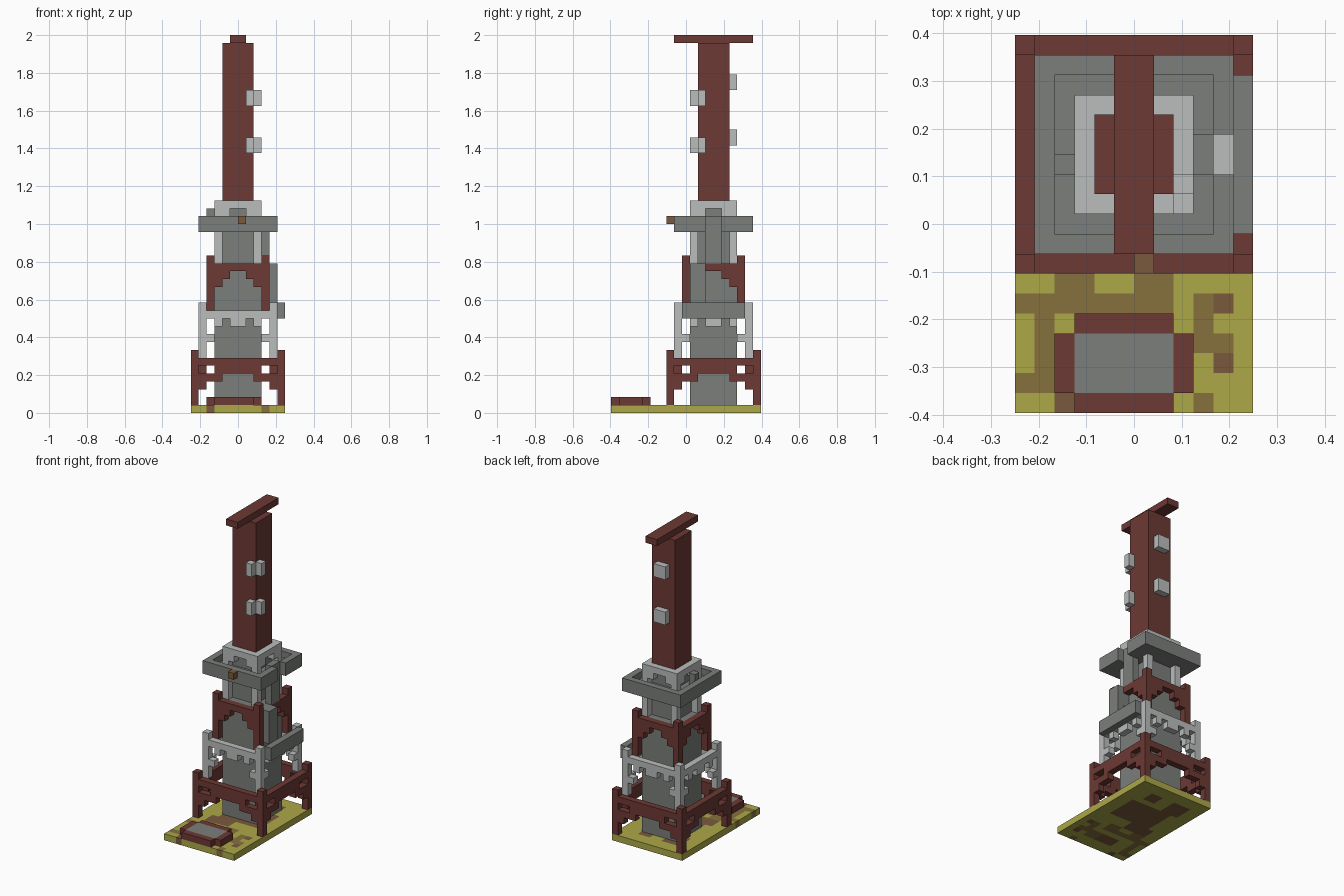
import bpy, bmesh
from mathutils import Matrix, Vector

old = bpy.data.objects.get("Cube")
if old:
    bpy.data.objects.remove(old)

V = 1 / 24            # size of one building block
TOWER_Y = 3.5         # tower axis, in blocks, from the centre of the ground


def material(name, r, g, b):
    m = bpy.data.materials.new(name)
    m.use_nodes = True
    m.diffuse_color = (r, g, b, 1)
    m.node_tree.nodes["Principled BSDF"].inputs["Base Color"].default_value = (r, g, b, 1)
    return m


RED = material("dark red brick", .15, .041, .034)
LIGHT = material("light grey stone", .49, .51, .50)
GREY = material("grey stone", .198, .209, .198)
GRASS = material("yellow grass", .413, .392, .065)
OLIVE = material("dry earth", .238, .165, .048)
BROWN = material("brown wood and soil", .195, .102, .048)


def build(name, mat, boxes, turns=(0,), y=TOWER_Y):
    """Join boxes (x0, x1, y0, y1, z0, z1) in blocks, repeated by quarter turns."""
    bm = bmesh.new()
    for t in turns:
        turn = Matrix.Rotation(t * 1.5707963, 4, 'Z')
        for x0, x1, y0, y1, z0, z1 in boxes:
            mid = Vector((x0 + x1, y0 + y1, z0 + z1)) / 2
            size = Matrix.Diagonal((x1 - x0, y1 - y0, z1 - z0, 1))
            bmesh.ops.create_cube(bm, size=1, matrix=turn @ Matrix.Translation(mid) @ size)
    bmesh.ops.translate(bm, verts=bm.verts, vec=(0, y, 0))
    bmesh.ops.scale(bm, verts=bm.verts, vec=(V, V, V))
    me = bpy.data.meshes.new(name)
    bm.to_mesh(me)
    bm.free()
    me.materials.append(mat)
    ob = bpy.data.objects.new(name, me)
    bpy.context.collection.objects.link(ob)
    return ob


def wall(half, columns):
    """Front wall from its corner to the middle: each column is a list of (z0, z1)."""
    boxes = []
    for c, spans in enumerate(columns):
        for z0, z1 in spans:
            boxes.append((c - half, c + 1 - half, -half, 1 - half, z0, z1))
            if c:
                boxes.append((half - c - 1, half - c, -half, 1 - half, z0, z1))
    return boxes


ALL = range(4)

# Ground with patches of soil, coloured by rectangles (x0, x1, y0, y1)
PATCHES = [
    (OLIVE, [(0, 6, 5, 6), (2, 4, 6, 7), (6, 8, 5, 7), (1, 2, 1, 5), (0, 1, 1, 2),
             (9, 11, 3, 4), (9, 10, 4, 6), (9, 10, 0, 1), (7, 9, 2, 4)]),
    (BROWN, [(2, 3, 0, 1), (4, 5, 5, 6), (10, 11, 2, 3), (10, 11, 5, 6), (2, 6, 7, 9),
             (3, 10, 9, 14), (2, 5, 14, 17), (7, 9, 15, 17), (4, 7, 2, 4)]),
]


def patch(i, j):
    for slot, (_, rects) in enumerate(PATCHES, 1):
        if any(a <= i < b and c <= j < d for a, b, c, d in rects):
            return slot
    return 0


cells = [(i - 6, i - 5, j - 9.5, j - 8.5, 0, 1) for i in range(12) for j in range(19)]
ground = build("ground", GRASS, cells, y=0)
for m, _ in PATCHES:
    ground.data.materials.append(m)
bm = bmesh.new()
bm.from_mesh(ground.data)
for f in bm.faces:
    p = (f.calc_center_median() - f.normal * V / 2) / V
    f.material_index = patch(int(p.x + 6), int(p.y + 9.5))
bmesh.ops.remove_doubles(bm, verts=bm.verts, dist=V / 100)
inner = [f for f in bm.faces if abs(f.normal.z) < .5 and all(len(e.link_faces) > 2 for e in f.edges)
         and abs(f.calc_center_median().x) < 5.9 * V and abs(f.calc_center_median().y) < 9.4 * V]
bmesh.ops.delete(bm, geom=inner, context='FACES_ONLY')
bm.to_mesh(ground.data)
bm.free()

# Low forecourt with a brick border
build("forecourt_border", RED, [(-3, 2, -9.5, -8.5, 1, 2), (-3, 2, -5.5, -4.5, 1, 2),
                                (-4, -3, -8.5, -5.5, 1, 2), (2, 3, -8.5, -5.5, 1, 2)], y=0)
build("forecourt_paving", GREY, [(-3, 2, -8.5, -5.5, 1, 2)], y=0)

# Tower core
build("lower_core", GREY, [(-3, 3, -3, 3, 1, 19)])
build("upper_core", GREY, [(-2, 2, -2, 2, 19, 26.5)])

# Base arcade with corner posts and pierced beams
build("base_arcade", RED, wall(6, [[(1, 8)], [(3, 5), (6, 7)], [(4, 5), (6, 7)], [(4, 7)],
                                   [(5, 7)], [(5, 7)]]) + [(-5, -4, -5, -4, 5, 6)], ALL)

# Second storey gallery with hanging teeth
build("second_gallery", LIGHT, wall(5, [[(7, 14)], [(9, 10), (12, 13)], [(11, 13)], [(12, 13)],
                                        [(11, 13)]]), ALL)
build("side_balcony", GREY, [(5, 6, -4, 4, 12, 14)])

# Third storey arches; the side with the stair pier has half its arch open
arch = wall(4, [[(13, 20)], [(16, 19)], [(17, 19)], [(18, 19)]])
build("third_arches", RED, arch, (0, 2, 3))
build("third_side_arch", RED, [b for b in arch if b[0] < -3 or b[0] >= -1], (1,))
build("stair_pier", GREY, [(4, 5, -3, -1, 14, 19), (3, 4, -3, -1, 16, 19)])

# Fourth storey: light frame around the core, closed by a cap
build("fourth_frame", LIGHT, wall(3, [[(19, 27)], [(25, 27)], [(26, 27)]]), ALL)
build("frame_cap", LIGHT, [(-2, 2, -2, 2, 26.5, 27)])

# Viewing platform with a parapet and a stair opening on one side
build("platform_floor", GREY, [(-5, 4, -5, 5, 23, 24), (4, 5, -5, -1, 23, 24),
                               (4, 5, 1, 5, 23, 24)])
build("platform_parapet", GREY, [(-5, 5, -5, -4, 24, 25), (-5, 5, 4, 5, 24, 25),
                                 (-5, -4, -4, 4, 24, 25), (4, 5, -4, -1, 24, 25),
                                 (4, 5, 1, 4, 24, 25)])
build("platform_stair", GREY, [(3, 4, -1, 1, 19, 25)])
build("platform_block", GREY, [(-4, -3, -1, 0, 24, 26)])
build("wooden_bracket", BROWN, [(0, 1, -6, -5, 24, 25)])

# Chimney shaft, top beam and small boxes on its faces
build("shaft", RED, [(-2, 2, -2, 2, 27, 47)])
build("top_beam", RED, [(-1, 1, -5, 5, 47, 48)])
boxes = []
for z in (33, 39):
    boxes += [(1, 2, -3, -2, z, z + 2), (2, 3, -2, -1, z, z + 2)]
for z in (34, 41):
    boxes.append((-1, 1, 2, 3, z, z + 2))
build("shaft_boxes", LIGHT, boxes)
